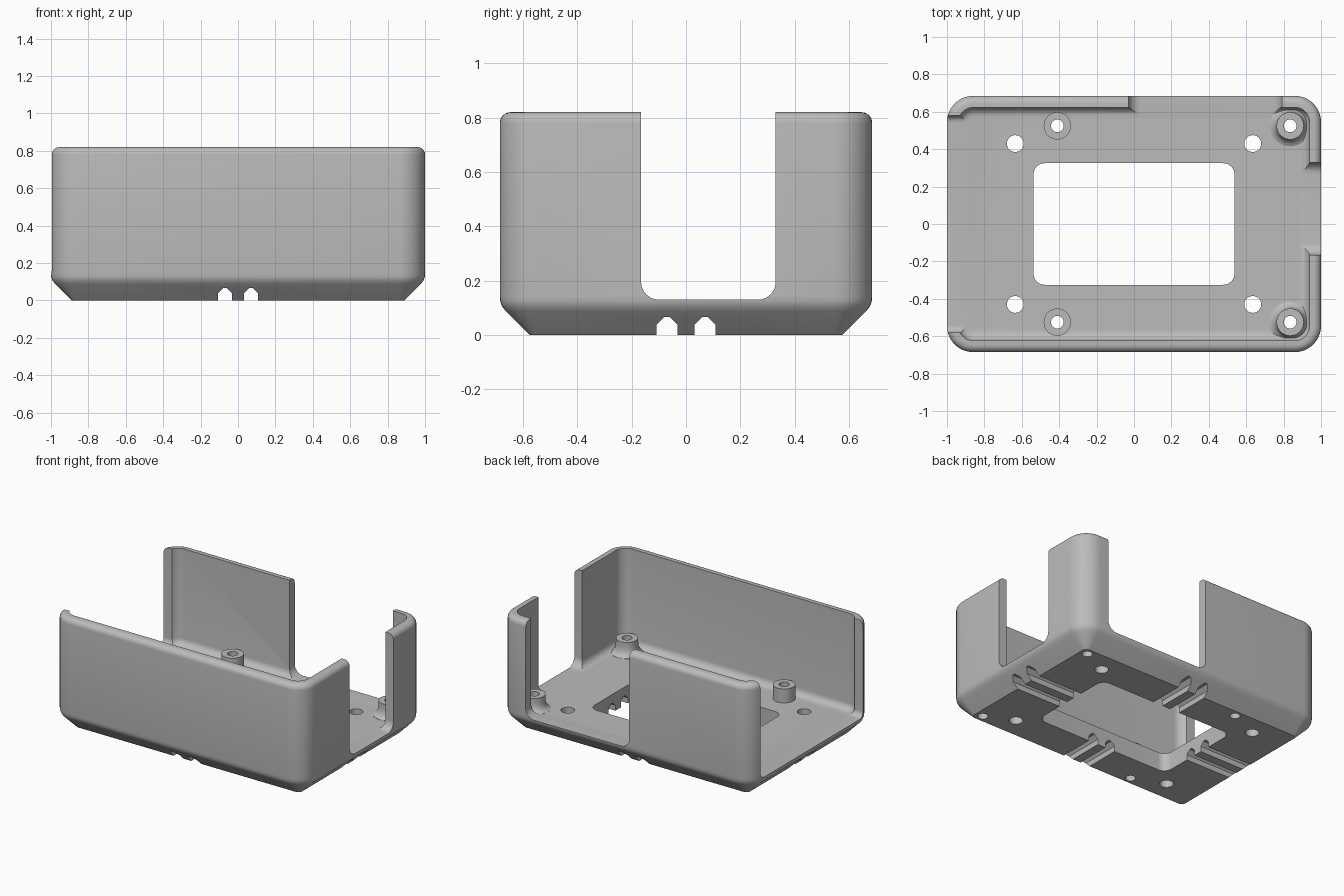
import bpy, bmesh
from math import sin, cos, pi, radians
from mathutils import Matrix, Vector

if "Cube" in bpy.data.objects:
    bpy.data.objects.remove(bpy.data.objects["Cube"])

grey = bpy.data.materials.new("light grey plastic")
grey.use_nodes = True
colour = (0.5, 0.5, 0.5, 1)
grey.diffuse_color = colour
grey.node_tree.nodes["Principled BSDF"].inputs["Base Color"].default_value = colour

HX, HY, TOP, FLOOR = 1.0, 0.685, 0.82, 0.13
CORNER, WALL = 0.14, 0.062


def rounded_rect(hx, hy, r, n=10):
    pts = []
    for k, (sx, sy) in enumerate([(1, 1), (-1, 1), (-1, -1), (1, -1)]):
        for i in range(n + 1):
            a = (k + i / n) * pi / 2
            pts.append((sx * (hx - r) + r * cos(a), sy * (hy - r) + r * sin(a)))
    return pts


def loft(name, rings):
    """Skin a stack of matching closed rings and cap both ends."""
    bm = bmesh.new()
    loops = [[bm.verts.new(p) for p in ring] for ring in rings]
    for a, b in zip(loops, loops[1:]):
        for i in range(len(a)):
            j = (i + 1) % len(a)
            bm.faces.new((a[i], a[j], b[j], b[i]))
    bm.faces.new(loops[0][::-1])
    bm.faces.new(loops[-1])
    bmesh.ops.recalc_face_normals(bm, faces=bm.faces)
    return finish(name, bm)


def finish(name, bm):
    mesh = bpy.data.meshes.new(name)
    bm.to_mesh(mesh)
    bm.free()
    mesh.materials.append(grey)
    ob = bpy.data.objects.new(name, mesh)
    bpy.context.collection.objects.link(ob)
    return ob


def shell(name, levels):
    """Rounded box from (inset, height) levels."""
    return loft(name, [[(x, y, z) for x, y in
                        rounded_rect(HX - d, HY - d, CORNER - d)] for d, z in levels])


def prism(name, outline, axis, start, end):
    """Extrude an outline along x, y or z."""
    place = {"x": lambda u, v, w: (w, u, v), "y": lambda u, v, w: (u, w, v),
             "z": lambda u, v, w: (u, v, w)}[axis]
    return loft(name, [[place(u, v, w) for u, v in outline] for w in (start, end)])


def cut(target, cutter):
    mod = target.modifiers.new("cut", "BOOLEAN")
    mod.operation, mod.solver, mod.object = "DIFFERENCE", "EXACT", cutter
    bpy.context.view_layer.objects.active = target
    bpy.ops.object.modifier_apply(modifier=mod.name)
    bpy.data.objects.remove(cutter)


def smooth(ob):
    bpy.ops.object.select_all(action="DESELECT")
    ob.select_set(True)
    bpy.context.view_layer.objects.active = ob
    bpy.ops.object.shade_smooth_by_angle(angle=radians(30))


# Outer body: chamfered base, rounded top rim
RIM = 0.04
levels = [(0.11, 0), (0.022, 0.088), (0.008, 0.106), (0.002, 0.122), (0, 0.14)]
levels += [(RIM * (1 - cos(t)), TOP - RIM + RIM * sin(t))
           for t in [i * pi / 12 for i in range(7)]]
body = shell("case_body", levels)

# Cavity with a filleted floor
FIL = 0.05
levels = [(WALL + FIL * (1 - sin(t)), FLOOR + FIL * (1 - cos(t)))
          for t in [i * pi / 12 for i in range(7)]]
cut(body, shell("cavity", levels + [(WALL, 1.1)]))


# Wall openings with rounded lower corners
def opening(axis, lo, hi, start, end, r):
    mid, half, tall = (lo + hi) / 2, (hi - lo) / 2, 0.5
    outline = [(mid + u, FLOOR + 0.0005 + tall + v)
               for u, v in rounded_rect(half, tall, r)]
    cut(body, prism("opening", outline, axis, start, end))


opening("x", -0.165, 0.33, 0.8, 1.2, 0.065)
opening("x", -0.58, 0.58, -1.2, -0.8, 0.04)
opening("y", -0.03, 0.79, 0.5, 0.9, 0.065)

# Central window in the floor
cut(body, prism("window", rounded_rect(0.537, 0.325, 0.06), "z", -0.2, 0.4))

# Paired cable grooves across the underside, both ways
for axis in "xy":
    for c in (-0.07, 0.07):
        groove = [(c - 0.038, -0.1), (c + 0.038, -0.1), (c + 0.038, 0.038),
                  (c + 0.01, 0.066), (c - 0.01, 0.066), (c - 0.038, 0.038)]
        cut(body, prism("groove", groove, axis, -1.2, 1.2))


def circle(x, y, r, n=32):
    return [(x + r * cos(2 * pi * i / n), y + r * sin(2 * pi * i / n)) for i in range(n)]


# Screw holes, and drilled standoffs
BORE = 0.034
for sy in (-1, 1):
    for x in (-0.635, 0.635):
        cut(body, prism("screw_hole", circle(x, sy * 0.43, 0.045), "z", -0.1, 0.3))
    for x, side in ((-0.41, "right"), (0.835, "left")):
        y = sy * 0.525
        cut(body, prism("bore", circle(x, y, BORE), "z", -0.1, 0.3))
        profile = [(0.073, 0.1), (0.073, 0.23)]
        if side == "left":   # flared foot blending into the corner
            profile = [(0.11, 0.1), (0.11, 0.131), (0.095, 0.138), (0.082, 0.152),
                       (0.075, 0.175), (0.073, 0.2), (0.073, 0.23)]
        end = "back" if sy > 0 else "front"
        post = loft(f"{end}_{side}_standoff",
                    [[(u, v, z) for u, v in circle(x, y, r)] for r, z in profile])
        cut(post, prism("bore", circle(x, y, BORE), "z", -0.1, 0.3))
        smooth(post)

smooth(body)
